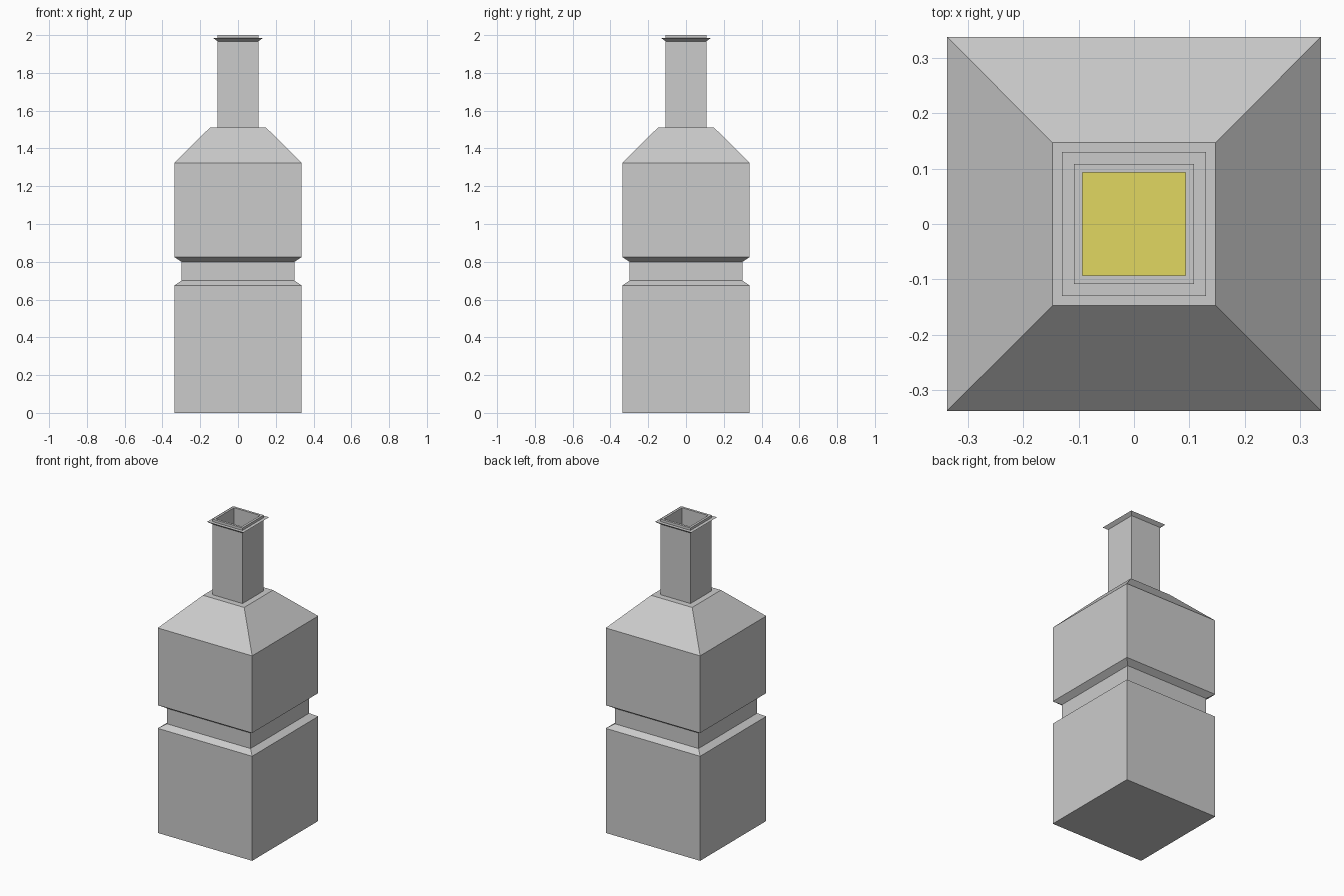
import bpy, bmesh

if "Cube" in bpy.data.objects:
    bpy.data.objects.remove(bpy.data.objects["Cube"])


def square_loft(name, profile):
    """Loft square rings (half_width, z) and cap both ends."""
    bm = bmesh.new()
    rings = [[bm.verts.new((sx * h, sy * h, z))
              for sx, sy in ((-1, -1), (1, -1), (1, 1), (-1, 1))]
             for h, z in profile]
    for a, b in zip(rings, rings[1:]):
        for i in range(4):
            j = (i + 1) % 4
            bm.faces.new((a[i], a[j], b[j], b[i]))
    bm.faces.new(rings[0][::-1])
    bm.faces.new(rings[-1])
    bmesh.ops.recalc_face_normals(bm, faces=bm.faces[:])
    mesh = bpy.data.meshes.new(name)
    bm.to_mesh(mesh)
    bm.free()
    obj = bpy.data.objects.new(name, mesh)
    bpy.context.collection.objects.link(obj)
    return obj


# Bottle: outer wall up to the lip, then back down the inner wall
T = 0.015
outer = [(0.337, 0), (0.337, 0.675), (0.299, 0.70), (0.299, 0.80),
         (0.337, 0.825), (0.337, 1.323), (0.147, 1.512), (0.108, 1.512),
         (0.108, 1.967), (0.130, 1.984), (0.108, 1.984), (0.108, 2.0)]
inner = [(0.093, 2.0), (0.093, 1.497), (0.141, 1.497), (0.322, 1.317),
         (0.322, 0.834), (0.284, 0.809), (0.284, 0.691), (0.322, 0.666),
         (0.322, T)]
square_loft("bottle", outer + inner)

# Yellow liquid inside, just clear of the inner wall
G = 0.003
liquid = square_loft("liquid", [(0.322 - G, T + G), (0.322 - G, 0.664),
                                (0.284 - G, 0.689), (0.284 - G, 0.811),
                                (0.322 - G, 0.836), (0.322 - G, 1.25)])
mat = bpy.data.materials.new("yellow_liquid")
mat.diffuse_color = (0.75, 0.68, 0.12, 1)
mat.use_nodes = True
mat.node_tree.nodes["Principled BSDF"].inputs["Base Color"].default_value = mat.diffuse_color
liquid.data.materials.append(mat)
